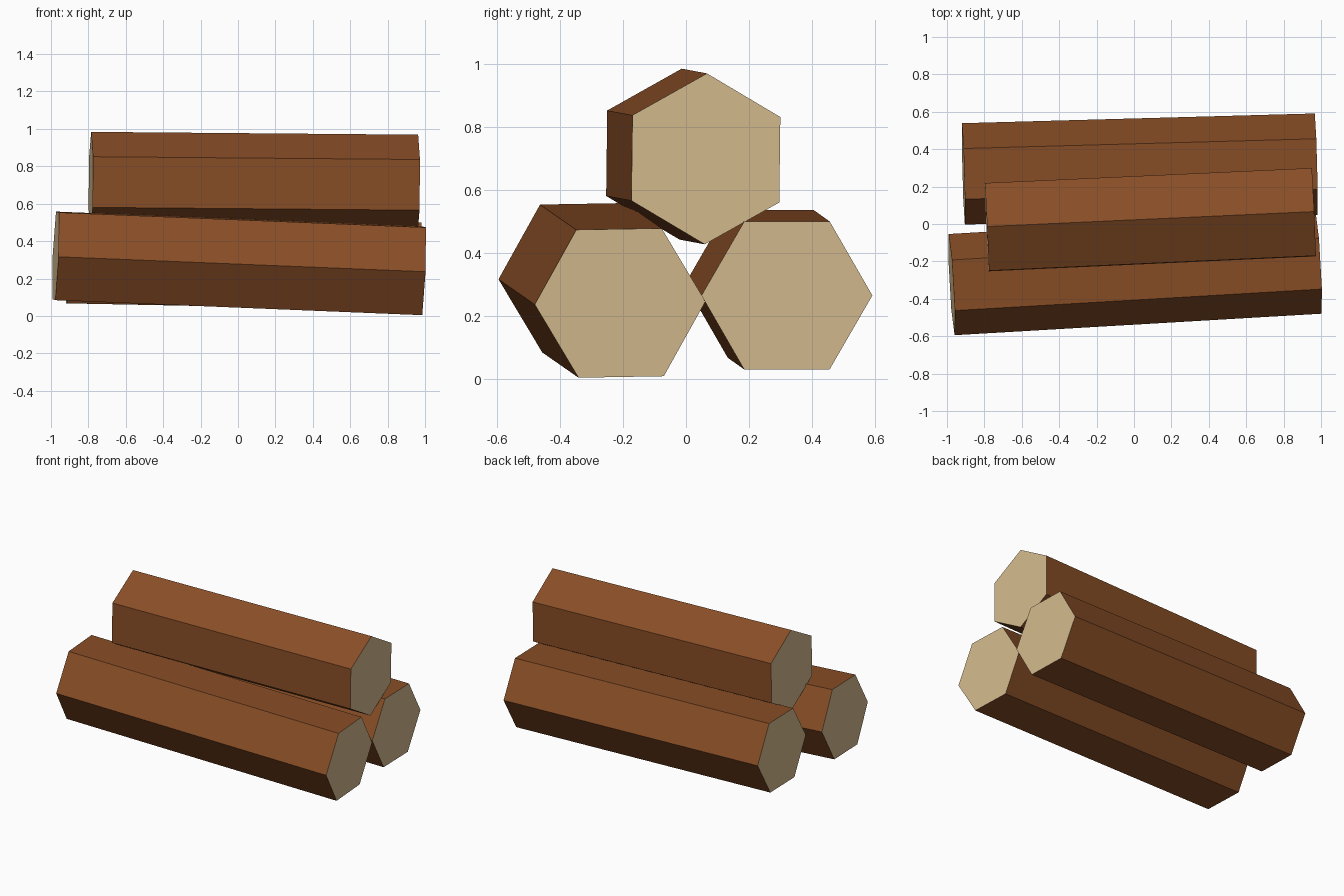
import bpy
import bmesh
from math import cos, sin, radians, tau
from mathutils import Vector

cube = bpy.data.objects.get("Cube")
if cube:
    bpy.data.objects.remove(cube, do_unlink=True)

RADIUS = 0.271
SIDES = 6


def make_material(name, rgb):
    mat = bpy.data.materials.new(name)
    mat.use_nodes = True
    mat.diffuse_color = (*rgb, 1)
    mat.node_tree.nodes["Principled BSDF"].inputs["Base Color"].default_value = (*rgb, 1)
    return mat


bark = make_material("brown bark", (0.245, 0.075, 0.019))
cut_wood = make_material("pale cut wood", (0.66, 0.49, 0.27))


def make_log(name, start, end, roll):
    """Hexagonal log between two end centres, with ends square to its axis."""
    start, end = Vector(start), Vector(end)
    axis = (end - start).normalized()
    side = Vector((0, 0, 1)).cross(axis).normalized()
    up = axis.cross(side)
    bm = bmesh.new()
    rings = []
    for centre in (start, end):
        angles = [radians(roll) + tau * i / SIDES for i in range(SIDES)]
        rings.append([bm.verts.new(centre + RADIUS * (cos(a) * side + sin(a) * up))
                      for a in angles])
    # Bark sides
    for i in range(SIDES):
        j = (i + 1) % SIDES
        bm.faces.new((rings[0][i], rings[0][j], rings[1][j], rings[1][i]))
    # Cut ends
    for ring in rings:
        bm.faces.new(ring).material_index = 1
    bmesh.ops.recalc_face_normals(bm, faces=bm.faces)
    mesh = bpy.data.meshes.new(name)
    bm.to_mesh(mesh)
    bm.free()
    mesh.materials.append(bark)
    mesh.materials.append(cut_wood)
    log = bpy.data.objects.new(name, mesh)
    bpy.context.collection.objects.link(log)
    return log


# Two logs side by side, one resting on top
make_log("front_log", (-0.975, -0.324, 0.321), (0.987, -0.209, 0.241), 1)
make_log("back_log", (-0.912, 0.268, 0.302), (0.974, 0.32, 0.265), 0)
make_log("top_log", (-0.787, -0.017, 0.713), (0.961, 0.063, 0.698), 29.3)
